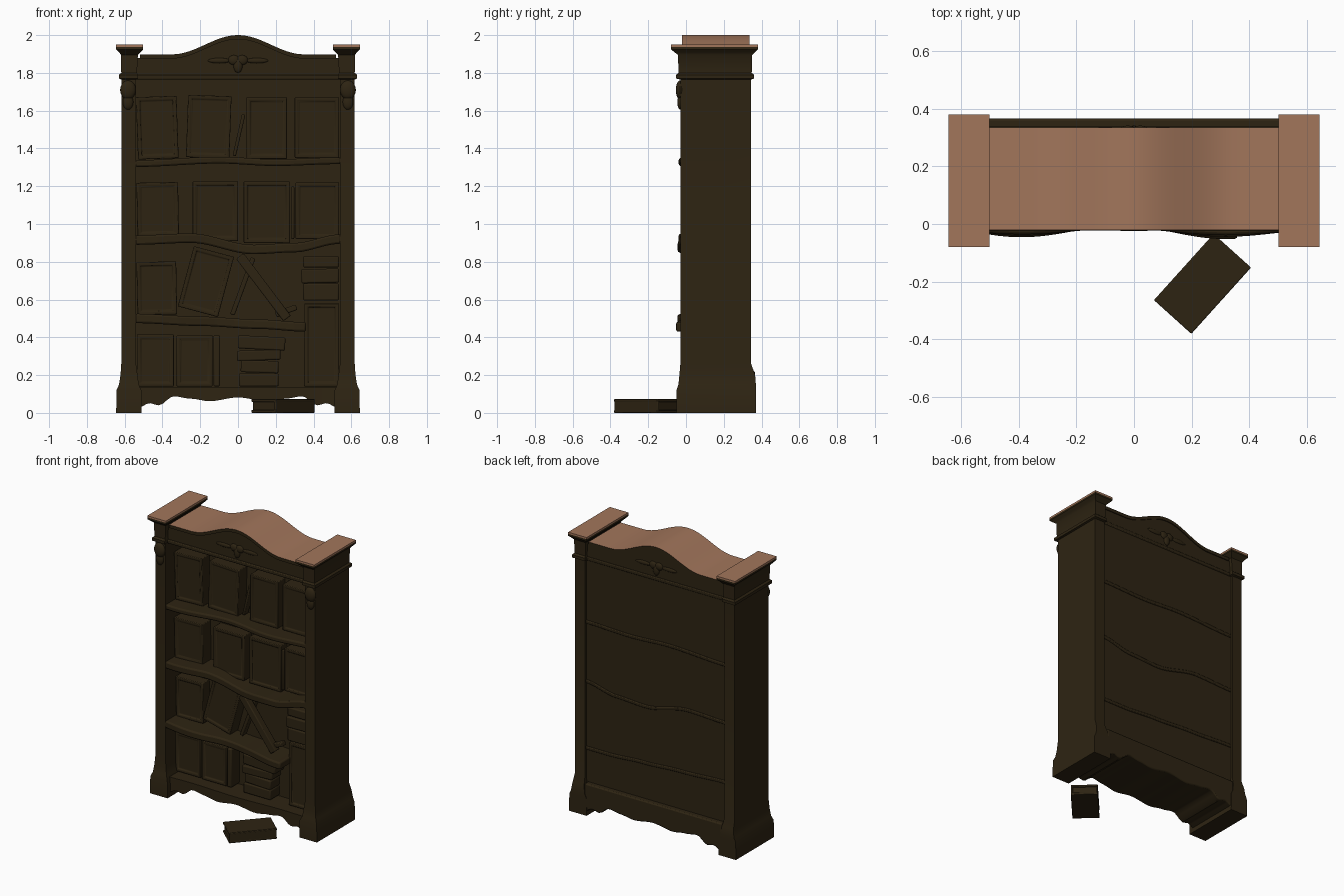
import bpy, bmesh, math, random
from mathutils import Matrix, Vector

if "Cube" in bpy.data.objects:
    bpy.data.objects.remove(bpy.data.objects["Cube"])

random.seed(4)


def material(name, rgb):
    m = bpy.data.materials.new(name)
    m.diffuse_color = (*rgb, 1)
    m.use_nodes = True
    m.node_tree.nodes["Principled BSDF"].inputs["Base Color"].default_value = m.diffuse_color
    return m


DARK = material("dark_wood", (0.027, 0.0175, 0.0062))
LIGHT = material("pale_top_wood", (0.36, 0.18, 0.105))


def finish(bm, name, light_rule=None, bevel=0.0):
    bmesh.ops.recalc_face_normals(bm, faces=bm.faces)
    bm.normal_update()
    if light_rule:
        for f in bm.faces:
            f.material_index = 1 if light_rule(f) else 0
    me = bpy.data.meshes.new(name)
    bm.to_mesh(me)
    bm.free()
    ob = bpy.data.objects.new(name, me)
    bpy.context.collection.objects.link(ob)
    me.materials.append(DARK)
    me.materials.append(LIGHT)
    if bevel:
        b = ob.modifiers.new("soft_edges", "BEVEL")
        b.width, b.segments, b.limit_method = bevel, 2, "ANGLE"
    bpy.ops.object.select_all(action="DESELECT")
    ob.select_set(True)
    bpy.context.view_layer.objects.active = ob
    bpy.ops.object.shade_smooth_by_angle(angle=math.radians(35))
    return ob


def skin(bm, rings):
    """Join matching closed rings and cap both ends."""
    vs = [[bm.verts.new(p) for p in r] for r in rings]
    k = len(vs[0])
    for a, b in zip(vs, vs[1:]):
        for i in range(k):
            bm.faces.new((a[i], a[(i + 1) % k], b[(i + 1) % k], b[i]))
    bm.faces.new(vs[0])
    bm.faces.new(vs[-1][::-1])


def slab(name, x0, x1, low, high, front, back, n=48, light_rule=None, bevel=0.0):
    """Board across x whose bottom, top, front and back follow functions."""
    fn = [f if callable(f) else (lambda x, c=f: c) for f in (low, high, front, back)]
    rings = []
    for i in range(n + 1):
        x = x0 + (x1 - x0) * i / n
        b, t, f, k = [g(x) for g in fn]
        rings.append([(x, f, b), (x, k, b), (x, k, t), (x, f, t)])
    bm = bmesh.new()
    skin(bm, rings)
    return finish(bm, name, light_rule, bevel)


def path(*pts):
    """Smooth height function through (x, z) points."""
    def f(x):
        for (xa, za), (xb, zb) in zip(pts, pts[1:]):
            if x <= xb:
                t = max(0, (x - xa) / (xb - xa))
                return za + (zb - za) * t * t * (3 - 2 * t)
        return pts[-1][1]
    return f


def box(name, size, loc, rot=(0, 0, 0), bevel=0.008, panel=False):
    bm = bmesh.new()
    bmesh.ops.create_cube(bm, size=1)
    bmesh.ops.scale(bm, vec=size, verts=bm.verts)
    if panel:
        front = [f for f in bm.faces if f.normal.y < -0.5]
        bmesh.ops.inset_region(bm, faces=front, thickness=0.025, depth=0)
        bmesh.ops.inset_region(bm, faces=front, thickness=0.008, depth=-0.007)
    ob = finish(bm, name, bevel=bevel)
    ob.location, ob.rotation_euler = loc, rot
    return ob


def knob(name, loc, scale):
    bm = bmesh.new()
    bmesh.ops.create_uvsphere(bm, u_segments=16, v_segments=10, radius=1)
    bmesh.ops.scale(bm, vec=scale, verts=bm.verts)
    bmesh.ops.translate(bm, vec=loc, verts=bm.verts)
    return finish(bm, name)


# Side posts with plinth, collar and flared cap: z, outer x, inner x, front y, back y
LEVELS = [(0, .645, .51, -.05, .37), (.12, .643, .512, -.05, .37), (.15, .63, .525, -.04, .37),
          (.2, .622, .532, -.035, .366), (.26, .618, .54, -.03, .345), (1.765, .618, .54, -.03, .345),
          (1.77, .63, .53, -.052, .36), (1.79, .63, .53, -.052, .36), (1.8, .618, .535, -.04, .348),
          (1.895, .62, .53, -.042, .35), (1.91, .63, .515, -.062, .365), (1.925, .645, .502, -.08, .38),
          (1.938, .645, .502, -.08, .38), (1.95, .645, .502, -.08, .38)]
for s, side in ((-1, "left"), (1, "right")):
    bm = bmesh.new()
    skin(bm, [[(s * o, f, z), (s * o, b, z), (s * i, b, z), (s * i, f, z)] for z, o, i, f, b in LEVELS])
    finish(bm, side + "_post", lambda f: f.calc_center_median().z > 1.938)
    # Carved drops on the upper post
    knob(side + "_post_carving", (s * .582, -.032, 1.71), (.042, .022, .05))
    knob(side + "_post_carving_tip", (s * .582, -.03, 1.645), (.028, .016, .04))


# Arched top, fascia and mouldings
def crown(x):
    hump = .5 + .5 * math.cos(math.pi * x / .35) if abs(x) < .35 else 0
    return 1.898 + .102 * hump


slab("crown_top", -.52, .52, lambda x: crown(x) - .022, crown, -.02, .335,
     light_rule=lambda f: f.normal.z > .5)
slab("fascia", -.54, .54, 1.775, lambda x: crown(x) - .02, -.01, .328)
slab("fascia_moulding", -.54, .54, 1.765, 1.79, -.022, .336, n=2, bevel=.006)
for y, where in ((-.01, "front"), (.328, "back")):
    for s in (-1, 1):
        knob(where + "_crest_lobe", (s * .022, y, 1.868), (.03, .014, .026))
        knob(where + "_crest_leaf", (s * .1, y, 1.865), (.06, .009, .014))
    knob(where + "_crest_drop", (0, y, 1.84), (.024, .014, .04))

# Back core behind the books, and scalloped skirt
slab("back_panel", -.55, .55, .12, 1.78, .15, .33, n=2)
hem = path((-.52, .03), (-.47, .052), (-.42, .04), (-.34, .088), (-.25, .075), (-.15, .062), (0, .082),
           (.15, .062), (.25, .075), (.34, .088), (.42, .04), (.47, .052), (.52, .03))
slab("skirt", -.53, .53, hem, .135, lambda x: -.018 - .006 * math.cos(9 * x), .335)
slab("back_skirt", -.53, .53, hem, .22, .32, .366, bevel=.008)

# Sagging shelves; the third ends in a broken tip
shelves = [("upper_shelf", .545, path((-.54, 1.32), (-.1, 1.338), (.2, 1.325), (.54, 1.335)), .036, .01),
           ("middle_shelf", .545, path((-.54, .915), (-.25, .925), (.08, .865), (.3, .875), (.54, .92)), .05, .014),
           ("broken_shelf", .36, path((-.54, .5), (-.2, .485), (.1, .47), (.36, .455)), .05, .02)]
for name, end, mid, th, wob in shelves:
    edge = lambda x, w=wob: -.026 - w * math.sin(9 * x - 1.2) - w * max(0, x)
    slab(name, -.545, end, lambda x: mid(x) - th / 2, lambda x: mid(x) + th / 2, edge, .16, bevel=.01)
    # Matching ridge on the back
    slab(name + "_back_ridge", -.54, .54, lambda x: mid(x) - .012, lambda x: mid(x) + .012,
         .325, .338, bevel=.006)

# Books: x left, x right, z bottom, z top, lean in degrees
BOOKS = [(-.535, -.32, 1.345, 1.675, -2), (-.27, -.04, 1.35, 1.68, 2), (.045, .26, 1.345, 1.67, 0),
         (.30, .535, 1.35, 1.67, 0), (-.535, -.315, .935, 1.22, -1), (-.24, 0, .91, 1.225, 0),
         (.03, .275, .90, 1.225, 0), (.305, .535, .92, 1.22, 0), (-.535, -.325, .52, .80, -1),
         (-.28, -.06, .53, .86, 15), (-.535, -.34, .14, .415, 0), (-.325, -.135, .14, .41, 0),
         (-.13, -.095, .14, .41, 0), (.35, .535, .14, .58, 0)]
for i, (x0, x1, z0, z1, lean) in enumerate(BOOKS):
    y = .07 + random.uniform(-.012, .012)
    box(f"book_{i + 1}", (x1 - x0, .1, z1 - z0), ((x0 + x1) / 2, y + .05, (z0 + z1) / 2),
        (0, math.radians(lean), 0), panel=x1 - x0 > .1)

# Flat-lying stacks
for i, (x, z, w, h, r) in enumerate([(.11, .175, .21, .07, 0), (.115, .245, .2, .065, 2), (.11, .305, .23, .055, -2),
                                     (.125, .37, .25, .07, 3), (.44, .64, .19, .09, 0), (.435, .725, .2, .075, -1),
                                     (.44, .8, .19, .06, 0)]):
    box(f"stacked_book_{i + 1}", (w, .12, h), (x, .11, z), (0, math.radians(r), 0))


# Fallen planks and splinters
def plank(name, a, b, w, y):
    dx, dz = b[0] - a[0], b[1] - a[1]
    box(name, (w, .05, math.hypot(dx, dz)), ((a[0] + b[0]) / 2, y, (a[1] + b[1]) / 2),
        (0, math.atan2(dx, dz), 0), bevel=.006)


plank("fallen_plank", (.26, .5), (.01, .83), .05, .04)
plank("crossing_plank", (-.03, .52), (.08, .82), .025, .1)
plank("thin_splinter", (.2, .52), (.31, .56), .03, .06)
plank("upper_splinter", (-.02, 1.36), (.03, 1.58), .018, .11)
plank("middle_splinter", (.29, .92), (.29, 1.2), .016, .1)

# Book lying on the floor: two covers, spine and page block
cx, cy, turn = .238, -.208, math.radians(48)
spin = Matrix.Rotation(turn, 3, "Z")
for name, size, off in [("floor_book_lower_cover", (.31, .175, .016), (0, 0, .008)),
                        ("floor_book_pages", (.295, .16, .05), (0, .003, .038)),
                        ("floor_book_upper_cover", (.31, .175, .016), (0, 0, .066)),
                        ("floor_book_spine", (.31, .014, .06), (0, -.08, .037))]:
    p = spin @ Vector(off)
    box(name, size, (cx + p.x, cy + p.y, p.z), (0, 0, turn), bevel=.004)
